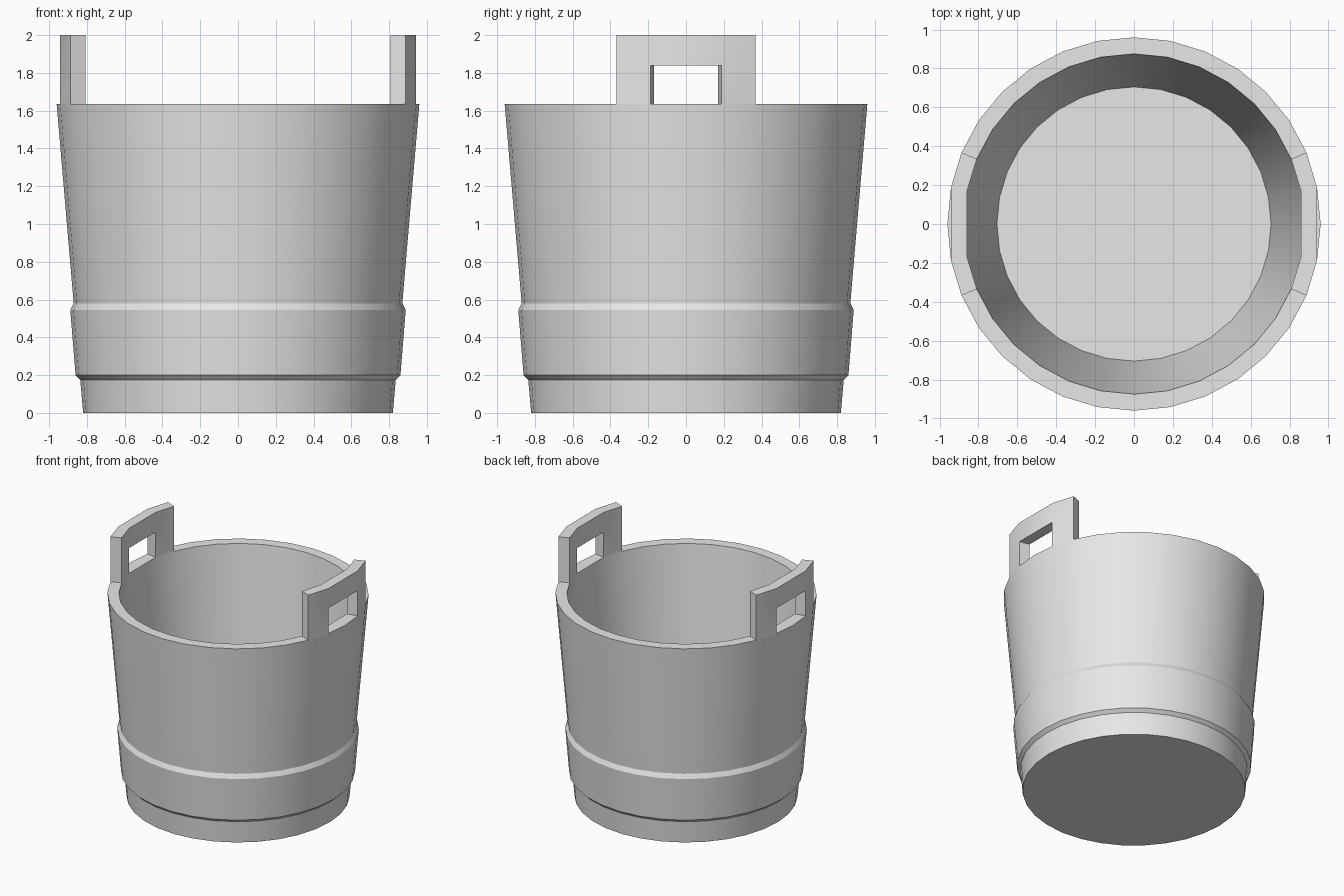
import bpy, bmesh, math

if "Cube" in bpy.data.objects:
    bpy.data.objects.remove(bpy.data.objects["Cube"])

SIDES = 32
STEP = 2 * math.pi / SIDES
RIM_Z, TOP_Z = 1.635, 2.0
R_OUT, R_IN = 0.96, 0.875

grey = bpy.data.materials.new("plain_grey")
grey.diffuse_color = (0.8, 0.8, 0.8, 1)
grey.use_nodes = True
grey.node_tree.nodes["Principled BSDF"].inputs["Base Color"].default_value = grey.diffuse_color


def finish(bm, name):
    bmesh.ops.remove_doubles(bm, verts=bm.verts, dist=1e-5)
    mesh = bpy.data.meshes.new(name)
    bm.to_mesh(mesh)
    bm.free()
    mesh.materials.append(grey)
    obj = bpy.data.objects.new(name, mesh)
    bpy.context.collection.objects.link(obj)
    bpy.ops.object.select_all(action='DESELECT')
    obj.select_set(True)
    bpy.context.view_layer.objects.active = obj
    bpy.ops.object.shade_smooth_by_angle(angle=math.radians(30))
    return obj


def polar(r, i, z):
    return (r * math.cos(i * STEP), r * math.sin(i * STEP), z)


# Bucket: outer wall with raised hoop, rim, inner wall and floor
profile = [(0.82, 0), (0.835, 0.175), (0.86, 0.2), (0.888, 0.545),
           (0.87, 0.58), (R_OUT, RIM_Z), (R_IN, RIM_Z), (0.705, 0.08)]
bm = bmesh.new()
rings = [[bm.verts.new(polar(r, i, z)) for i in range(SIDES)] for r, z in profile]
for a, b in zip(rings, rings[1:]):
    for i in range(SIDES):
        j = (i + 1) % SIDES
        bm.faces.new((a[i], a[j], b[j], b[i]))
bm.faces.new(rings[0][::-1])
bm.faces.new(rings[-1])
# Inner rim is straight beneath each handle
for i in (0, SIDES // 2):
    rings[6][i].co.x *= math.cos(STEP)
finish(bm, "bucket")

# Handles: two posts and a crossbar around a grip hole
stations = [-2, -1, 1, 2]
levels = [RIM_Z, 1.84, TOP_Z]
cells = {(c, l) for c in range(3) for l in range(2)} - {(1, 0)}


def handle(name, turn):
    bm = bmesh.new()

    def point(r, s, l):
        return polar(r, stations[s] + turn, levels[l])

    def quad(*points):
        bm.faces.new([bm.verts.new(p) for p in points])

    for c, l in cells:
        o = {(s, k): point(R_OUT, c + s, l + k) for s in (0, 1) for k in (0, 1)}
        n = {(s, k): point(R_IN, c + s, l + k) for s in (0, 1) for k in (0, 1)}
        quad(o[0, 0], o[1, 0], o[1, 1], o[0, 1])
        quad(n[0, 0], n[0, 1], n[1, 1], n[1, 0])
        if (c - 1, l) not in cells:
            quad(o[0, 0], o[0, 1], n[0, 1], n[0, 0])
        if (c + 1, l) not in cells:
            quad(o[1, 0], n[1, 0], n[1, 1], o[1, 1])
        if (c, l + 1) not in cells:
            quad(o[0, 1], o[1, 1], n[1, 1], n[0, 1])
        if l == 1 and (c, 0) not in cells:
            quad(o[0, 0], n[0, 0], n[1, 0], o[1, 0])
    finish(bm, name)


handle("right_handle", 0)
handle("left_handle", SIDES // 2)
